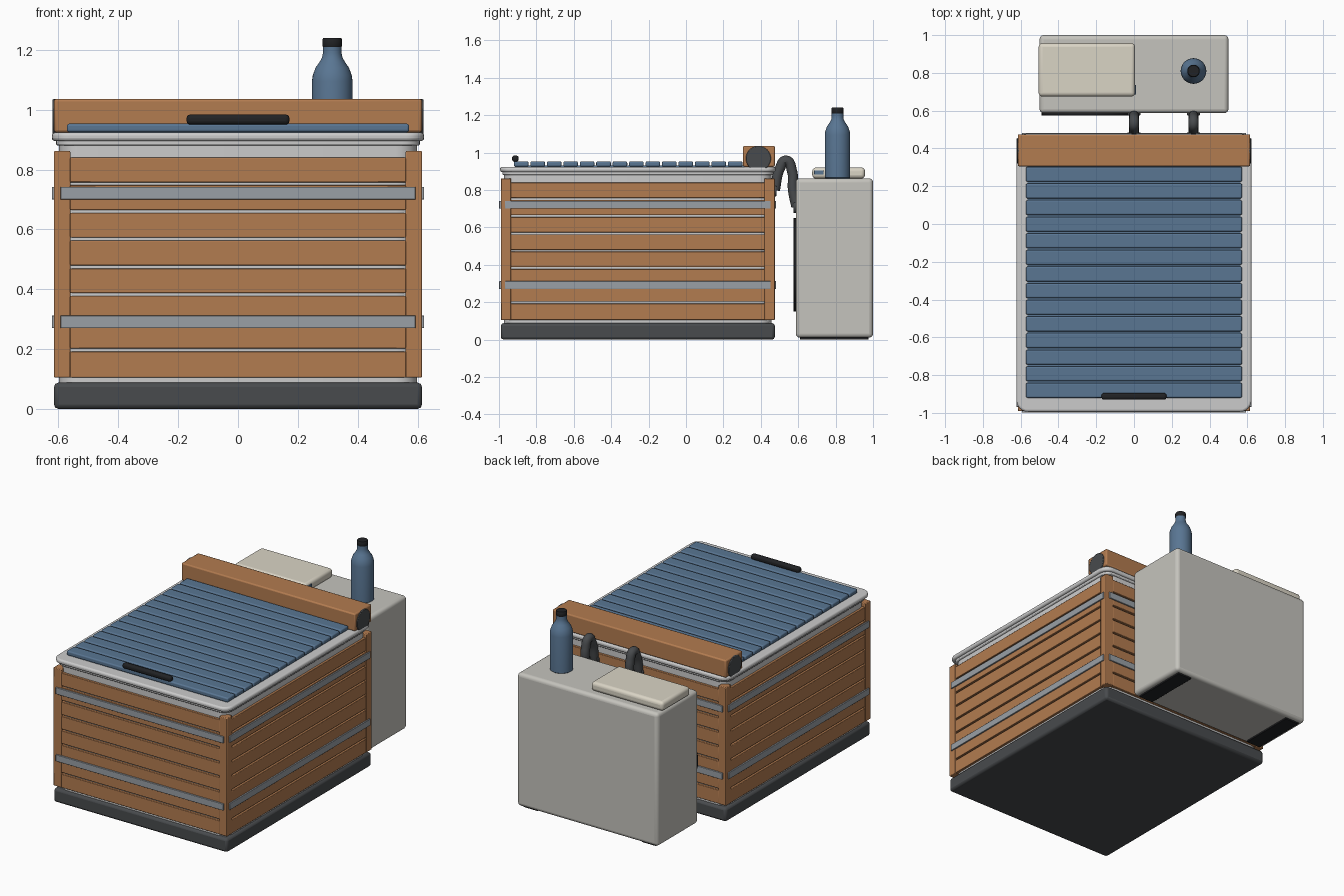
import bpy, bmesh, math
from mathutils import Matrix

if "Cube" in bpy.data.objects:
    bpy.data.objects.remove(bpy.data.objects["Cube"])

def mat(name, *rgb):
    m = bpy.data.materials.new(name)
    m.diffuse_color = (*rgb, 1)
    m.use_nodes = True
    m.node_tree.nodes["Principled BSDF"].inputs["Base Color"].default_value = m.diffuse_color
    return m

WOOD = mat("wood", .45, .20, .08)
BLUE = mat("blue", .10, .18, .29)
DARK = mat("dark_grey", .065, .07, .075)
BLACK = mat("black", .015, .016, .018)
STEEL = mat("steel", .32, .35, .38)
SHELL = mat("liner", .52, .53, .53)
CASE = mat("casing", .56, .55, .51)
CLOTH = mat("cloth", .70, .66, .56)

def finish(name, bm, m, bevel=0, seg=2):
    bmesh.ops.recalc_face_normals(bm, faces=bm.faces)
    me = bpy.data.meshes.new(name)
    bm.to_mesh(me)
    bm.free()
    o = bpy.data.objects.new(name, me)
    bpy.context.collection.objects.link(o)
    me.materials.append(m)
    if bevel:
        b = o.modifiers.new("bevel", 'BEVEL')
        b.width, b.segments, b.limit_method = bevel, seg, 'ANGLE'
    bpy.ops.object.select_all(action='DESELECT')
    o.select_set(True)
    bpy.context.view_layer.objects.active = o
    bpy.ops.object.shade_smooth_by_angle(angle=math.radians(35))
    return o

def box(name, x, y, z, m, bevel=.004, seg=2, round_z=0):
    """Box from (min, max) ranges; round_z rounds the upright edges."""
    bm = bmesh.new()
    bmesh.ops.create_cube(bm, size=1)
    for v in bm.verts:
        v.co = [r[0] if c < 0 else r[1] for r, c in zip((x, y, z), v.co)]
    if round_z:
        up = [e for e in bm.edges if abs(e.verts[0].co.z - e.verts[1].co.z) > 1e-4]
        bmesh.ops.bevel(bm, geom=up, offset=round_z, segments=6, profile=.5, affect='EDGES')
    return finish(name, bm, m, bevel, seg)

def disc(name, loc, r, depth, axis, m, bevel=.004):
    bm = bmesh.new()
    rot = Matrix.Rotation(math.pi / 2, 4, {'X': 'Y', 'Y': 'X'}[axis])
    bmesh.ops.create_cone(bm, cap_ends=True, segments=40, radius1=r, radius2=r, depth=depth,
                          matrix=Matrix.Translation(loc) @ rot)
    return finish(name, bm, m, bevel)

def lathe(name, x, y, profile, m, n=32):
    bm = bmesh.new()
    rings = [[bm.verts.new((x + r * math.cos(2 * math.pi * i / n),
                            y + r * math.sin(2 * math.pi * i / n), z)) for i in range(n)]
             for r, z in profile]
    for a, b in zip(rings, rings[1:]):
        for i in range(n):
            bm.faces.new((a[i], a[(i + 1) % n], b[(i + 1) % n], b[i]))
    bm.faces.new(rings[0])
    bm.faces.new(rings[-1])
    return finish(name, bm, m)

def tube(name, pts, r, m):
    c = bpy.data.curves.new(name, 'CURVE')
    c.dimensions = '3D'
    c.bevel_depth, c.bevel_resolution, c.use_fill_caps = r, 4, True
    s = c.splines.new('BEZIER')
    s.bezier_points.add(len(pts) - 1)
    for p, co in zip(s.bezier_points, pts):
        p.co = co
        p.handle_left_type = p.handle_right_type = 'AUTO'
    c.materials.append(m)
    o = bpy.data.objects.new(name, c)
    bpy.context.collection.objects.link(o)

X, Y0, Y1 = .615, -.99, .475          # tub footprint

# base and liner
box("base", (-X, X), (Y0, Y1), (0, .088), DARK, .015, 2)
box("tub_liner", (-.598, .598), (Y0 + .017, Y1 - .017), (.06, .9), SHELL, 0, round_z=.07)
box("tub_rim_lower", (-.608, .608), (Y0 + .008, Y1 - .008), (.88, .9), SHELL, .006, round_z=.06)
box("tub_rim", (-.622, .622), (Y0 - .004, Y1 + .004), (.895, .924), SHELL, .011, 3, round_z=.06)

# corner posts
for i, sx in enumerate((-1, 1)):
    for j, (a, b) in enumerate(((Y0, Y0 + .055), (Y1 - .055, Y1))):
        box(f"corner_post_{i}{j}", sorted((sx * X, sx * (X - .055))), (a, b), (.105, .862), WOOD)

# cladding boards on four sides
PITCH = .0925
for k in range(8):
    z = (.105 + k * PITCH + (.005 if k else 0), .105 + (k + 1) * PITCH - .005)
    for side, (a, b) in {"front": (Y0 + .002, Y0 + .025), "back": (Y1 - .025, Y1 - .002)}.items():
        box(f"{side}_board_{k}", (-.562, .562), (a, b), z, WOOD, .003)
    for side, s in (("left", -1), ("right", 1)):
        box(f"{side}_board_{k}", sorted((s * (X - .025), s * (X - .002))),
            (Y0 + .053, Y1 - .053), z, WOOD, .003)

# solid backing rails above and below the boards' end gaps, and metal bands
for k, zc in enumerate((.291, .721)):
    z = (zc - .021, zc + .021)
    box(f"front_band_{k}", (-.593, .593), (Y0 - .009, Y0 + .006), z, STEEL, .002)
    box(f"back_band_{k}", (-.593, .593), (Y1 - .006, Y1 + .007), z, STEEL, .002)
    for side, s in (("left", -1), ("right", 1)):
        box(f"{side}_band_{k}", sorted((s * (X - .006), s * (X + .007))),
            (Y0 + .022, Y1 - .022), z, STEEL, .002)

# slatted cover with flexible backing and pull handle
box("cover_backing", (-.565, .565), (-.915, .33), (.92, .93), BLUE, 0)
for k in range(14):
    yc = -.881 + k * .088
    box(f"cover_slat_{k}", (-.572, .572), (yc - .039, yc + .039), (.925, .953), BLUE, .008, 3)
box("cover_handle", (-.172, .172), (-.93, -.895), (.95, .984), BLACK, .013, 3)

# roller housing with end discs
box("roller_housing", (-X, X), (.305, Y1), (.924, 1.036), WOOD, .008)
for name, s in (("left", -1), ("right", 1)):
    disc(f"{name}_roller_end", (s * .608, .387, .968), .067, .024, 'X', DARK)

# chiller unit with feet and fan grille
box("chiller", (-.5, .5), (.587, 1.0), (.01, .862), CASE, .022, 4)
for name, s in (("left", -1), ("right", 1)):
    box(f"{name}_chiller_foot", sorted((s * .37, s * .47)), (.61, .975), (0, .02), BLACK, .003)
disc("fan_grille", (-.24, .583, .4), .25, .018, 'Y', BLACK)
for k in range(4):
    bm = bmesh.new()
    bmesh.ops.create_circle(bm, segments=40, radius=.06 + k * .055)
    bm.free()

# hoses between tub and chiller
for k, x in enumerate((0, .315)):
    tube(f"hose_{k}", [(x, .475, .80), (x, .502, .915), (x, .535, .957), (x, .567, .9),
                       (x, .572, .80), (x, .59, .71)], .027, DARK)
    disc(f"tub_hose_collar_{k}", (x, .475, .80), .034, .02, 'Y', DARK)
    disc(f"chiller_hose_collar_{k}", (x, .583, .71), .034, .016, 'Y', DARK)

# folded towel with tag
box("towel", (-.505, .006), (.675, .957), (.861, .92), CLOTH, .02, 4)
box("towel_tag", (0, .011), (.685, .735), (.882, .905), BLUE, .002)

# bottle
lathe("bottle", .315, .81, [(.06, .86), (.068, .866), (.068, 1.095), (.065, 1.115), (.056, 1.14),
                            (.042, 1.16), (.034, 1.175), (.031, 1.19), (.031, 1.214)], BLUE)
lathe("bottle_cap", .315, .81, [(.031, 1.21), (.033, 1.214), (.033, 1.234), (.03, 1.24)], BLACK)
